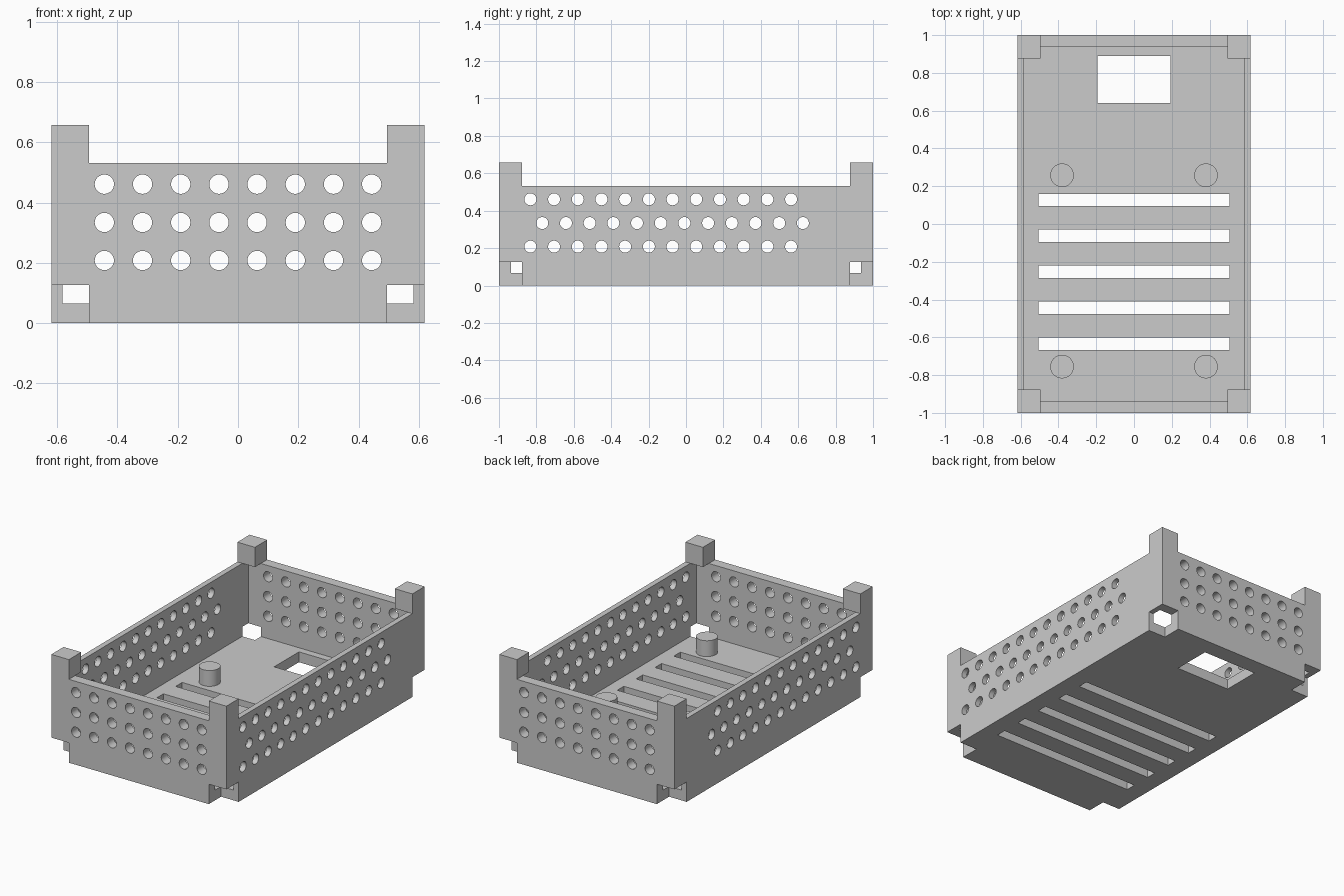
import bpy, bmesh, math
from mathutils import Matrix, Vector

if "Cube" in bpy.data.objects:
    bpy.data.objects.remove(bpy.data.objects["Cube"])

# Overall dimensions
X, Y = 0.618, 1.0            # outer half sizes
IX, IY = 0.583, 0.936        # inner half sizes
FLOOR, WALL, TOP = 0.066, 0.532, 0.658
POST, NOTCH = 0.124, 0.127   # corner block width, corner notch height
HOLE, STEP = 0.032, 0.1267   # vent hole radius and spacing
ROWS = (0.208, 0.334, 0.461)

grey = bpy.data.materials.new("plain_grey")
grey.diffuse_color = (0.6, 0.6, 0.6, 1)
grey.use_nodes = True
grey.node_tree.nodes["Principled BSDF"].inputs["Base Color"].default_value = grey.diffuse_color


def add_box(bm, x0, x1, y0, y1, z0, z1):
    centre = Vector((x0 + x1, y0 + y1, z0 + z1)) / 2
    size = Matrix.Diagonal((x1 - x0, y1 - y0, z1 - z0, 1))
    bmesh.ops.create_cube(bm, size=1, matrix=Matrix.Translation(centre) @ size)


def add_cylinder(bm, centre, radius, depth, axis="Z"):
    turn = {"X": Matrix.Rotation(math.pi / 2, 4, "Y"),
            "Y": Matrix.Rotation(math.pi / 2, 4, "X"),
            "Z": Matrix.Identity(4)}[axis]
    bmesh.ops.create_cone(bm, cap_ends=True, segments=32, radius1=radius, radius2=radius,
                          depth=depth, matrix=Matrix.Translation(centre) @ turn)


def make_object(name, bm):
    mesh = bpy.data.meshes.new(name)
    bm.to_mesh(mesh)
    bm.free()
    mesh.materials.append(grey)
    obj = bpy.data.objects.new(name, mesh)
    bpy.context.collection.objects.link(obj)
    return obj


def select(obj):
    bpy.ops.object.select_all(action="DESELECT")
    obj.select_set(True)
    bpy.context.view_layer.objects.active = obj


def cut(target, bm):
    cutter = make_object("cutter", bm)
    cutter.hide_render = True
    mod = target.modifiers.new("cut", "BOOLEAN")
    mod.operation, mod.solver, mod.object = "DIFFERENCE", "EXACT", cutter
    select(target)
    bpy.ops.object.modifier_apply(modifier=mod.name)
    bpy.data.objects.remove(cutter)


# Tray shell: solid block, hollowed from above
bm = bmesh.new()
add_box(bm, -X, X, -Y, Y, 0, WALL)
tray = make_object("tray_shell", bm)
bm = bmesh.new()
add_box(bm, -IX, IX, -IY, IY, FLOOR, 1)
cut(tray, bm)

# Square notches under the four corners
bm = bmesh.new()
for sx in (-1, 1):
    for sy in (-1, 1):
        xs = sorted((sx * (X - POST), sx * (X + 0.1)))
        ys = sorted((sy * (Y - POST), sy * (Y + 0.1)))
        add_box(bm, *xs, *ys, -0.1, NOTCH)
cut(tray, bm)

# Floor slots and the rectangular opening
bm = bmesh.new()
for i in range(5):
    y = 0.127 - 0.19 * i
    add_box(bm, -0.506, 0.506, y - 0.033, y + 0.033, -0.1, 0.12)
add_box(bm, -0.193, 0.193, 0.64, 0.89, -0.1, 0.12)
cut(tray, bm)

# Vent holes through the front and back walls
bm = bmesh.new()
for z in ROWS:
    for i in range(8):
        add_cylinder(bm, ((i - 3.5) * STEP, 0, z), HOLE, 3, "Y")
cut(tray, bm)

# Vent holes through the side walls, middle row staggered
bm = bmesh.new()
for row, z in enumerate(ROWS):
    for i in range(12):
        add_cylinder(bm, (0, -0.832 + (row % 2) * STEP / 2 + i * STEP, z), HOLE, 3, "X")
cut(tray, bm)
select(tray)
bpy.ops.object.shade_smooth_by_angle(angle=math.radians(30))

# Stacking blocks on the corners
for sx, side in ((-1, "left"), (1, "right")):
    for sy, end in ((-1, "front"), (1, "back")):
        bm = bmesh.new()
        add_box(bm, *sorted((sx * (X - POST), sx * X)),
                *sorted((sy * (Y - POST), sy * Y)), WALL, TOP)
        make_object(f"corner_block_{end}_{side}", bm)

# Round mounting pegs on the floor
for x, side in ((-0.381, "left"), (0.381, "right")):
    for y, end in ((-0.755, "front"), (0.258, "back")):
        bm = bmesh.new()
        add_cylinder(bm, (x, y, 0.116), 0.0625, 0.102)
        peg = make_object(f"peg_{end}_{side}", bm)
        select(peg)
        bpy.ops.object.shade_smooth_by_angle(angle=math.radians(30))
